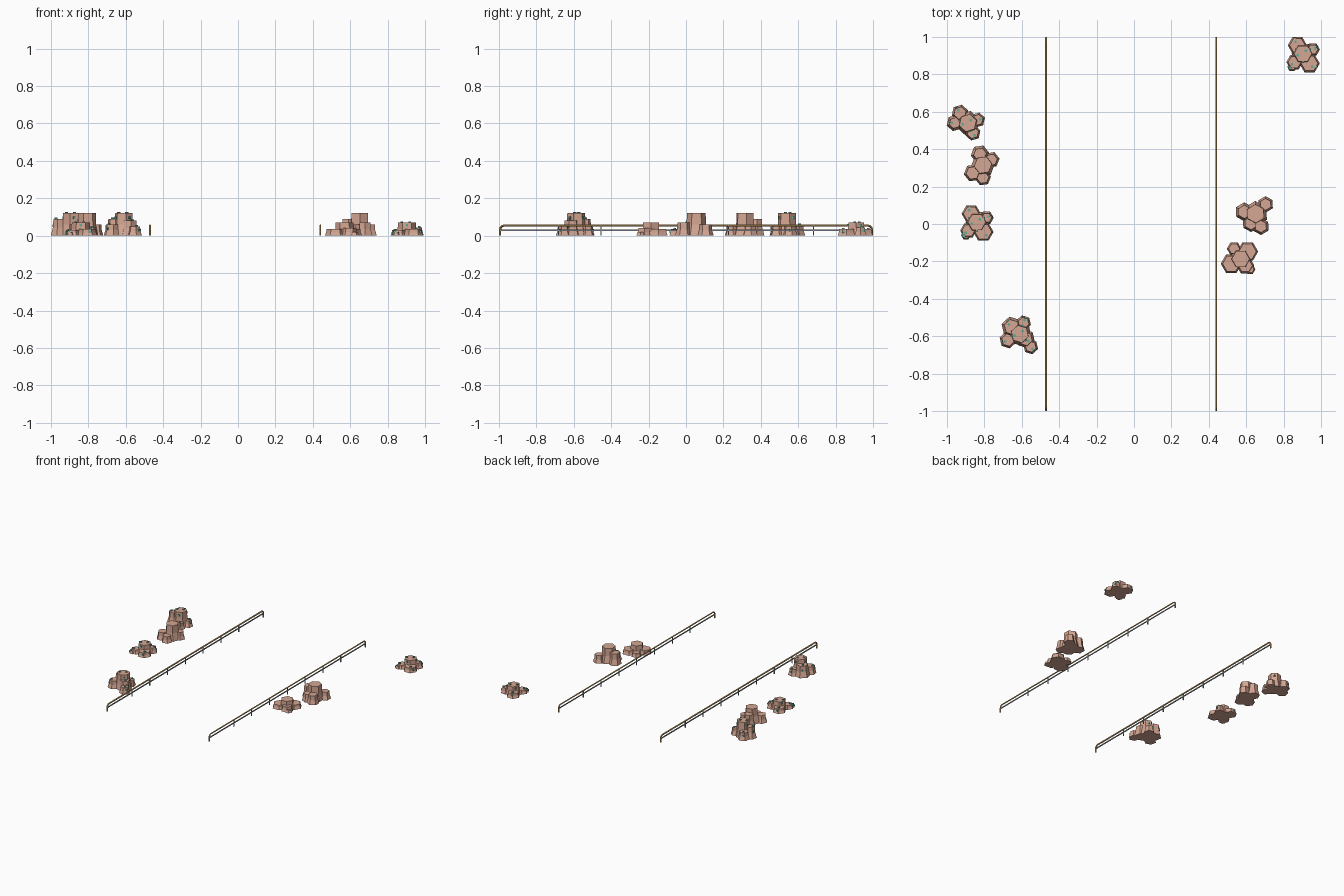
import bpy, bmesh, math, random
from mathutils import Matrix, Vector

if "Cube" in bpy.data.objects:
    bpy.data.objects.remove(bpy.data.objects["Cube"])

random.seed(4)


def material(name, rgb):
    m = bpy.data.materials.new(name)
    m.diffuse_color = (*rgb, 1)
    m.use_nodes = True
    m.node_tree.nodes["Principled BSDF"].inputs["Base Color"].default_value = m.diffuse_color
    return m


ROCK = material("sandstone", (0.66, 0.38, 0.29))
ORE = material("green_ore", (0.10, 0.42, 0.32))
BRASS = material("rail_tan", (0.68, 0.42, 0.15))
STEEL = material("rail_grey", (0.33, 0.36, 0.40))


def finish(bm, name, mat):
    bmesh.ops.recalc_face_normals(bm, faces=bm.faces)
    me = bpy.data.meshes.new(name)
    bm.to_mesh(me)
    bm.free()
    me.materials.append(mat)
    ob = bpy.data.objects.new(name, me)
    bpy.context.collection.objects.link(ob)
    return ob


def box(bm, loc, size, turn=0):
    m = Matrix.Translation(loc) @ Matrix.Rotation(turn, 4, 'Z') @ Matrix.Diagonal((*size, 1))
    bmesh.ops.create_cube(bm, size=1, matrix=m)


def column(bm, x, y, r, h, turn):
    # six-sided column with a flared foot
    rings = []
    for z, rad in ((0, r + 0.006 + 0.1 * h), (0.5 * h, r + 0.002), (h, r)):
        rings.append([bm.verts.new((x + rad * math.cos(turn + i * math.pi / 3),
                                    y + rad * math.sin(turn + i * math.pi / 3), z))
                      for i in range(6)])
    for a, b in zip(rings, rings[1:]):
        for i in range(6):
            j = (i + 1) % 6
            bm.faces.new((a[i], a[j], b[j], b[i]))
    bm.faces.new(rings[0][::-1])
    bm.faces.new(rings[2])


def rock(name, cx, cy, turn, ore, columns):
    bm = bmesh.new()
    for x, y, r, h in columns:
        column(bm, cx + x, cy + y, r, h, turn)
    finish(bm, name, ROCK)
    if not ore:
        return
    # small ore cubes on the tops and walls
    bm = bmesh.new()
    for k, (x, y, r, h) in enumerate(columns):
        out = math.atan2(y, x)
        if k == 0:
            spots = [(0.45 * r, 0.8, h), (0.6 * r, 3.4, h)]
            spots += [(0.9 * r, turn + math.pi / 6 + i * math.pi * 2 / 3, 0.8 * h) for i in range(3)]
        else:
            spots = [(0.5 * r, out, h), (0.92 * r, out + random.uniform(-0.5, 0.5), 0.6 * h)]
        for d, a, z in spots:
            box(bm, (cx + x + d * math.cos(a), cy + y + d * math.sin(a), z), (0.013,) * 3, turn)
    finish(bm, name + "_ore", ORE)


# Rock clusters: columns are (dx, dy, top radius, height)
LOW = [(0, .01, .048, .07), (-.03, .055, .042, .035), (.035, -.042, .045, .035),
       (-.045, -.035, .035, .03), (.053, .033, .027, .045), (-.058, -.06, .018, .02)]
rock("low_rock_left", -.84, 0, 0, True, LOW)
rock("low_rock_back", .903, .90, 0, True, LOW)
rock("low_rock_right", .565, -.187, 0, False,
     [(.005, 0, .048, .07), (-.045, -.025, .047, .035), (.042, .04, .047, .035),
      (-.03, .055, .03, .03), (.056, -.055, .02, .02), (.03, -.035, .038, .04)])
rock("tall_rock_back_left", -.898, .54, .3, True,
     [(.01, 0, .048, .12), (-.032, .053, .034, .06), (.062, .016, .030, .05),
      (-.060, 0, .030, .09), (.037, -.053, .031, .05)])
rock("tall_rock_left", -.807, .315, .15, False,
     [(0, 0, .048, .12), (-.016, .058, .035, .09), (.045, .028, .032, .06),
      (-.055, -.042, .036, .06), (0, -.068, .032, .05)])
rock("tall_rock_front_left", -.61, -.588, .75, True,
     [(0, 0, .048, .12), (-.043, .037, .042, .09), (.02, .06, .030, .05),
      (-.064, -.032, .034, .06), (.058, -.068, .030, .05), (.03, -.025, .038, .08)])
rock("tall_rock_right", .65, .055, .55, False,
     [(0, 0, .05, .12), (-.06, .01, .036, .09), (.053, .05, .032, .06),
      (.028, -.068, .033, .07), (-.025, -.05, .036, .06)])


def guard_rail(name, x, r):
    # top tube with rounded ends bent down to the ground
    top, end, c = 0.06 - r, 1 - r, 0.022
    half = [(end, 0), (end, top - c)]
    half += [(end - c + c * math.cos(a), top - c + c * math.sin(a))
             for a in (math.pi / 6, math.pi / 3, math.pi / 2)]
    path = half + [(-y, z) for y, z in reversed(half)]
    bm = bmesh.new()
    rings = []
    for i, (y, z) in enumerate(path):
        y0, z0 = path[max(i - 1, 0)]
        y1, z1 = path[min(i + 1, len(path) - 1)]
        t = Vector((0, y1 - y0, z1 - z0)).normalized()
        side = Vector((1, 0, 0))
        up = side.cross(t)
        angles = [math.pi / 8 + k * math.pi / 4 for k in range(8)]
        rings.append([bm.verts.new(Vector((x, y, z)) + r * (side * math.cos(a) + up * math.sin(a)))
                      for a in angles])
    for a, b in zip(rings, rings[1:]):
        for i in range(8):
            j = (i + 1) % 8
            bm.faces.new((a[i], a[j], b[j], b[i]))
    bm.faces.new(rings[0])
    bm.faces.new(rings[-1])
    finish(bm, name + "_tube", BRASS)
    # lower bar and evenly spaced posts
    bm = bmesh.new()
    box(bm, (x, 0, 0.03), (r, 2 * end, 0.008))
    for i in range(-3, 4):
        box(bm, (x, i * 0.227, top / 2), (r, 0.006, top))
    finish(bm, name + "_bar_and_posts", STEEL)


guard_rail("left_rail", -0.47, 0.006)
guard_rail("right_rail", 0.44, 0.005)
